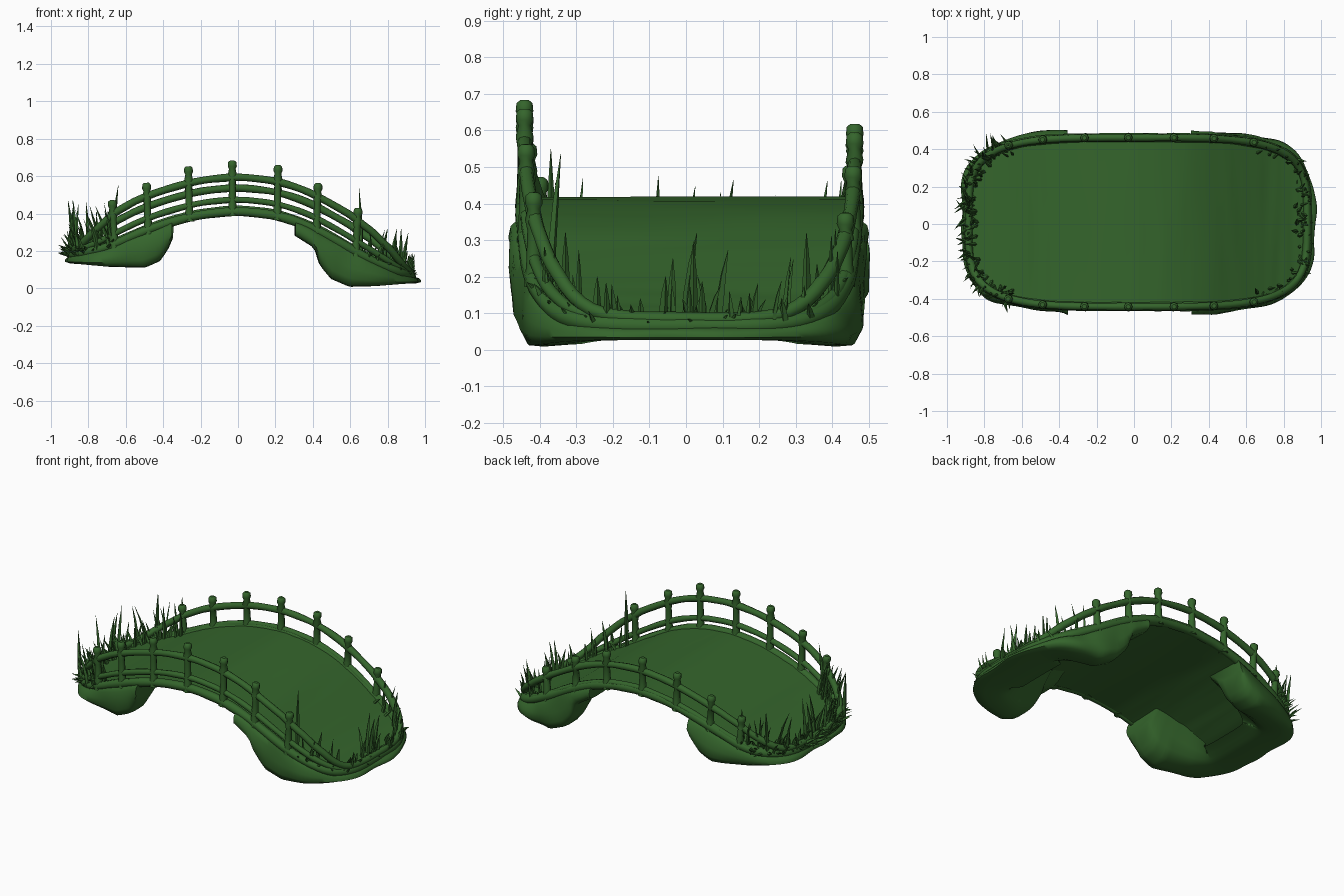
import bpy, bmesh, math, random
from mathutils import Vector, noise

if "Cube" in bpy.data.objects:
    bpy.data.objects.remove(bpy.data.objects["Cube"])

random.seed(7)
mat = bpy.data.materials.new("moss_green")
mat.diffuse_color = (0.035, 0.13, 0.025, 1)
mat.use_nodes = True
mat.node_tree.nodes["Principled BSDF"].inputs["Base Color"].default_value = mat.diffuse_color

DECK = [(-1, .16), (-.9, .18), (-.7, .225), (-.5, .315), (-.36, .362), (-.2, .403), (0, .422),
        (.2, .4), (.36, .35), (.5, .277), (.65, .19), (.8, .115), (.92, .07), (1, .055)]
BOTTOM_L = [(-1, .16), (-.9, .135), (-.7, .115), (-.5, .11), (-.42, .145), (-.38, .2), (-.345, .28)]
BOTTOM_R = [(.29, .29), (.41, .215), (.44, .12), (.5, .05), (.6, .008), (.75, .012), (.9, .025), (1, .03)]
FADE = [(-.95, .03), (-.86, .15), (-.76, .6), (-.66, .93), (-.55, 1), (.6, 1), (.72, .85), (.82, .55), (.9, .15), (.95, 0)]


def interp(table, x):
    if x <= table[0][0]:
        return table[0][1]
    for (x0, y0), (x1, y1) in zip(table, table[1:]):
        if x <= x1:
            return y0 + (y1 - y0) * (x - x0) / (x1 - x0)
    return table[-1][1]


def deck_z(x):
    return sum(interp(DECK, x + d) for d in (-.06, -.03, 0, .03, .06)) / 5


def rim(t, grow=0.0):
    # rounded-rectangle outline of the bridge seen from above
    c, s = math.cos(t), math.sin(t)
    x = .02 + (.905 + grow) * math.copysign(abs(c) ** .5, c)
    y = .01 + (.452 + grow) * math.copysign(abs(s) ** .5, s)
    return x, y


def rim_params(n):
    # even steps along the outline
    fine = [i * 2 * math.pi / 4000 for i in range(4001)]
    pts = [Vector(rim(t)) for t in fine]
    dist = [0]
    for a, b in zip(pts, pts[1:]):
        dist.append(dist[-1] + (b - a).length)
    out, k = [], 0
    for i in range(n):
        while dist[k] < dist[-1] * i / n:
            k += 1
        out.append(fine[k])
    return out


def finish(name, bm, angle=50):
    bmesh.ops.recalc_face_normals(bm, faces=bm.faces)
    me = bpy.data.meshes.new(name)
    bm.to_mesh(me)
    bm.free()
    ob = bpy.data.objects.new(name, me)
    bpy.context.collection.objects.link(ob)
    me.materials.append(mat)
    bpy.ops.object.select_all(action='DESELECT')
    ob.select_set(True)
    bpy.context.view_layer.objects.active = ob
    bpy.ops.object.shade_smooth_by_angle(angle=math.radians(angle))
    return ob


def tubes(name, paths, radius, cyclic=False, res=2):
    # paths hold (x, y, z, relative radius)
    cu = bpy.data.curves.new(name, 'CURVE')
    cu.dimensions = '3D'
    cu.bevel_depth = radius
    cu.bevel_resolution = res
    cu.use_fill_caps = True
    for path in paths:
        sp = cu.splines.new('POLY')
        sp.points.add(len(path) - 1)
        for p, (x, y, z, r) in zip(sp.points, path):
            p.co = (x, y, z, 1)
            p.radius = r
        sp.use_cyclic_u = cyclic
    ob = bpy.data.objects.new(name, cu)
    bpy.context.collection.objects.link(ob)
    cu.materials.append(mat)
    bpy.ops.object.select_all(action='DESELECT')
    ob.select_set(True)
    bpy.context.view_layer.objects.active = ob
    bpy.ops.object.convert(target='MESH')
    bpy.ops.object.shade_smooth_by_angle(angle=math.radians(60))


def lift(y, front, back):
    k = min(1, max(0, (y + .45) / .9))
    return front + (back - front) * k


# arched deck with faint plank ripples
bm = bmesh.new()
rows, NX, NY = [], 90, 12
for i in range(NX + 1):
    u = -math.cos(math.pi * i / NX)
    x = .02 + .9 * u
    w = .45 * (1 - abs(u) ** 4) ** .25 + .001
    top, low = [], []
    for j in range(NY + 1):
        y = .01 + w * (2 * j / NY - 1)
        z = deck_z(x) + .003 * noise.noise((x * 22, y * 2, 0))
        top.append(bm.verts.new((x, y, z)))
        low.append(bm.verts.new((x, y, z - .028)))
    rows.append(top + low[::-1])
for a, b in zip(rows, rows[1:]):
    for j in range(len(a)):
        k = (j + 1) % len(a)
        bm.faces.new((a[j], a[k], b[k], b[j]))
bm.faces.new(rows[0])
bm.faces.new(rows[-1])
finish("deck", bm)

# rails: deck edge beam, lower rail and top rail all follow the rim
params = rim_params(160)
for name, front, back, rad, grow in (("edge_beam", -.008, -.008, .026, .0),
                                     ("lower_rail", .056, .008, .017, .0),
                                     ("top_rail", .176, .118, .02, .0)):
    path = []
    for t in params:
        x, y = rim(t, grow)
        z = deck_z(x) + lift(y, front, back) * (interp(FADE, x) if front > 0 else 1)
        path.append((x, y, z, 1 + .15 * noise.noise((x * 9, y * 9, front * 30))))
    tubes(name, [path], rad, True)

# railing posts with knobbed tops
posts = []
for side, top in ((-1, .265), (1, .2)):
    for x in (-.66, -.48, -.26, -.03, .21, .42, .63):
        y = .01 + side * .452 * (1 - abs((x - .02) / .905) ** 4) ** .25
        h = top * (1 if abs(x) < .3 else .92 if abs(x) < .55 else .86)
        z, lean = deck_z(x), .02 * x
        prof = [(-.03, 1.2), (.03, .95), (h * .55, .8), (h - .075, 1.1), (h - .045, .8),
                (h - .03, 1.1), (h - .008, 1.0), (h, .55)]
        posts.append([(x + lean * d / h, y, z + d, r) for d, r in prof])
tubes("railing_posts", posts, .022)


# horseshoe-shaped footings under both ends
def footing(name, left):
    table = BOTTOM_L if left else BOTTOM_R
    x_in = -.345 if left else .3
    ts = [t for t in rim_params(220)]
    if not left:
        ts = ts[110:] + ts[:110]
    ts = [t for t in ts if (rim(t)[0] < x_in if left else rim(t)[0] > x_in)]
    bm = bmesh.new()
    rings = []
    for t in ts:
        x, y = rim(t)
        c, s = math.cos(t), math.sin(t)
        n = Vector((math.copysign(abs(c) ** 1.5, c) / .9, math.copysign(abs(s) ** 1.5, s) / .45)).normalized()
        zt, zb = deck_z(x) - .012, interp(table, x)
        zt = max(zt, zb + .01)
        thick = .15
        ring = []
        for off, f in ((.012, 1), (.032, .8), (.04, .5), (.04, .22), (.015, .02), (-.03, 0),
                       (-thick * .7, .03), (-thick, .25), (-thick * 1.2, .6), (-thick * 1.6, 1)):
            z = zb + (zt - zb) * f
            w = .022 * noise.noise((x * 6, y * 6, z * 8)) if off > 0 else 0
            o = off + w
            ring.append(bm.verts.new((min(.995, x + n.x * o), y + n.y * o, max(0, z))))
        rings.append(ring)
    for a, b in zip(rings, rings[1:]):
        for j in range(len(a)):
            k = (j + 1) % len(a)
            bm.faces.new((a[j], a[k], b[k], b[j]))
    bm.faces.new(rings[0])
    bm.faces.new(rings[-1])
    finish(name, bm, 60)


footing("left_footing", True)
footing("right_footing", False)


# grass blades growing around both ends
def blade(x, y, height, lean, direction, r):
    z = deck_z(x) - .01
    path = []
    for f, w in ((0, .8), (.3, 1), (.65, .7), (1, .05)):
        d = lean * f ** 1.6
        px = max(-.995, min(.99, x + d * math.cos(direction)))
        path.append((px, y + d * math.sin(direction), z + height * f, w * r))
    return path


def grass(count, left):
    ends = [t for t in rim_params(300) if (rim(t)[0] < -.66 if left else rim(t)[0] > .68)]
    out = []
    for i in range(count):
        t = random.choice(ends)
        x, y = rim(t, random.uniform(-.05, .015))
        away = math.atan2(y, x * .5) + random.uniform(-1, 1)
        corner = abs(y) > .25
        if random.random() < .45:
            h, lean = random.uniform(.01, .06), random.uniform(.04, .1)
        else:
            h = random.uniform(.06, .24 if corner else .16)
            lean = random.uniform(.01, .07)
        if not left:
            h, lean = h * .8, lean * .6
        out.append(blade(x, y, h, lean, away, random.uniform(.6, 1.1)))
    return out


tall = [blade(x, y, h, .03, a, 1.1) for x, y, h, a in (
    (-.67, -.37, .32, 0), (-.86, -.3, .29, 2.5), (-.88, -.08, .3, 3), (-.87, 0, .27, 1), (-.88, .1, .29, 1.5),
    (-.9, .07, .26, 1), (-.8, .36, .27, 2), (.66, -.37, .36, 2), (.87, 0, .24, 1.5), (.88, .02, .22, 0),
    (.86, .09, .19, 1), (.87, -.04, .17, 3), (.82, .33, .22, 0), (.77, -.33, .2, 0))]
tubes("left_grass", grass(150, True) + tall[:7], .011, res=0)
tubes("right_grass", grass(75, False) + tall[7:], .011, res=0)
